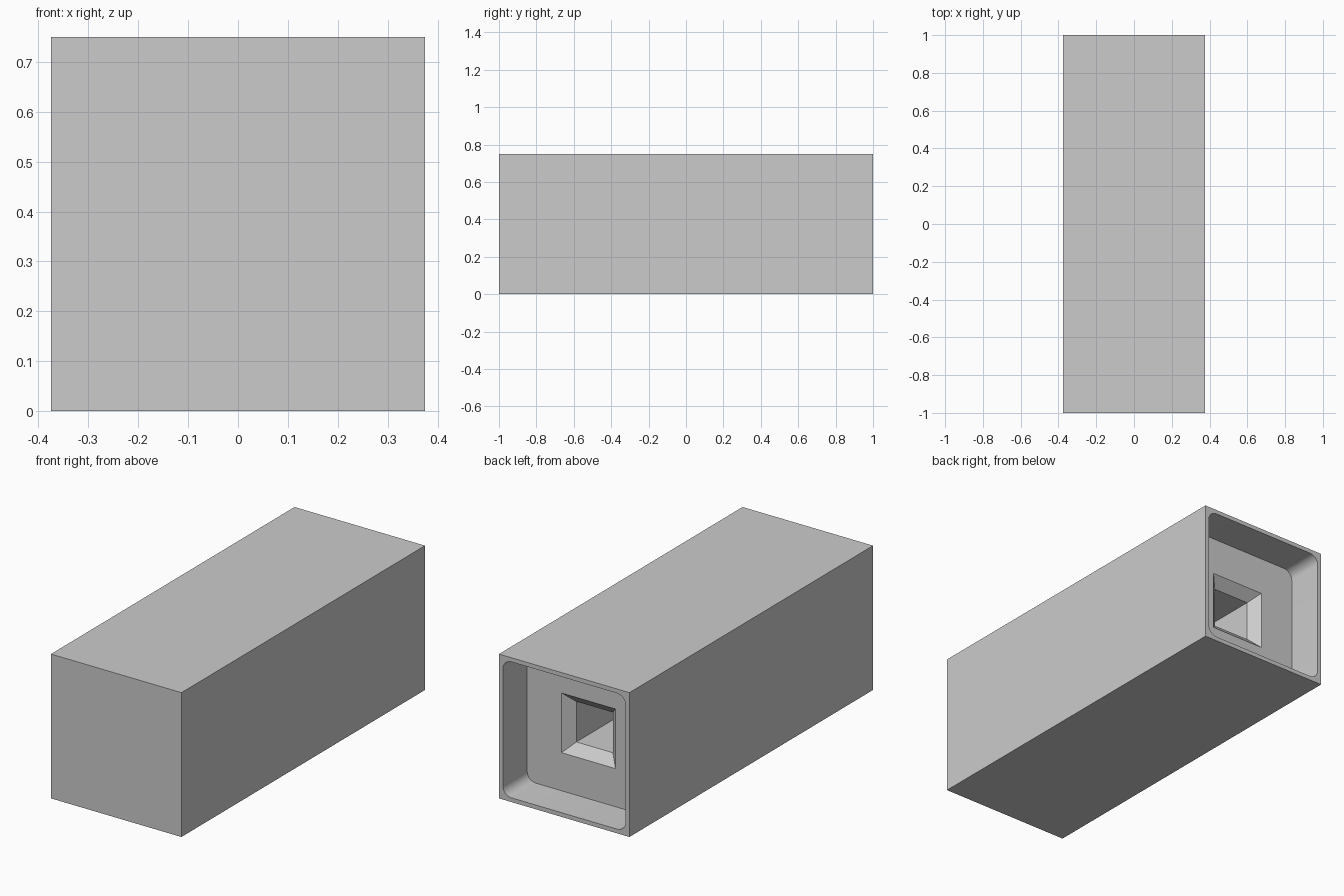
import bpy
import bmesh
from math import cos, sin, pi

cube = bpy.data.objects.get("Cube")
if cube:
    bpy.data.objects.remove(cube)

WIDTH, LENGTH, HEIGHT = 0.75, 2.0, 0.75
RIM, CORNER = 0.022, 0.05
RECESS, CHAMFER, TUNNEL = 0.2, 0.05, 0.7
OPENING = 0.31

grey = bpy.data.materials.new("light grey")
grey.use_nodes = True
colour = (0.6, 0.6, 0.6, 1)
grey.diffuse_color = colour
grey.node_tree.nodes["Principled BSDF"].inputs["Base Color"].default_value = colour


def square(size, radius=0, steps=8):
    """Outline of a square, with rounded corners if a radius is given."""
    half = size / 2 - radius
    signs = [(1, 1), (-1, 1), (-1, -1), (1, -1)]
    if not radius:
        return [(sx * half, sz * half) for sx, sz in signs]
    points = []
    for quarter, (sx, sz) in enumerate(signs):
        for i in range(steps + 1):
            a = (quarter + i / steps) * pi / 2
            points.append((sx * half + radius * cos(a), sz * half + radius * sin(a)))
    return points


bm = bmesh.new()


def ring(outline, y):
    return [bm.verts.new((x, y, z + HEIGHT / 2)) for x, z in outline]


def bridge(a, b):
    for i in range(len(a)):
        j = (i + 1) % len(a)
        bm.faces.new((a[i], a[j], b[j], b[i]))


def fill_between(outer, inner):
    """Flat face ring between a plain square and another outline."""
    if len(outer) == len(inner):
        bridge(outer, inner)
        return
    big, small, flip = (inner, outer, True) if len(inner) > len(outer) else (outer, inner, False)
    per = len(big) // 4
    for q in range(4):
        arc = big[q * per:(q + 1) * per]
        n = (q + 1) % 4
        for i in range(per - 1):
            bm.faces.new((small[q], arc[i], arc[i + 1]))
        bm.faces.new((small[q], arc[-1], big[(n * per) % len(big)], small[n]))


# Outer block, closed at the front
back = LENGTH / 2
front_ring = ring(square(WIDTH), -back)
back_ring = ring(square(WIDTH), back)
bm.faces.new(front_ring)
bridge(front_ring, back_ring)

# Rounded recess in the back end
recess = square(WIDTH - 2 * RIM, CORNER)
rim_ring = ring(recess, back)
floor_ring = ring(recess, back - RECESS)
fill_between(back_ring, rim_ring)
bridge(rim_ring, floor_ring)

# Chamfered square tunnel in the recess floor
mouth = ring(square(OPENING), back - RECESS)
throat = ring(square(OPENING - 2 * CHAMFER), back - RECESS - CHAMFER)
end = ring(square(OPENING - 2 * CHAMFER), back - RECESS - TUNNEL)
fill_between(floor_ring, mouth)
bridge(mouth, throat)
bridge(throat, end)
bm.faces.new(end)

bmesh.ops.recalc_face_normals(bm, faces=bm.faces)
mesh = bpy.data.meshes.new("socketed_block")
bm.to_mesh(mesh)
bm.free()
mesh.materials.append(grey)
block = bpy.data.objects.new("socketed_block", mesh)
bpy.context.collection.objects.link(block)

# Smooth the recess corners only
bpy.ops.object.select_all(action="DESELECT")
block.select_set(True)
bpy.context.view_layer.objects.active = block
bpy.ops.object.shade_smooth_by_angle(angle=pi / 6)
